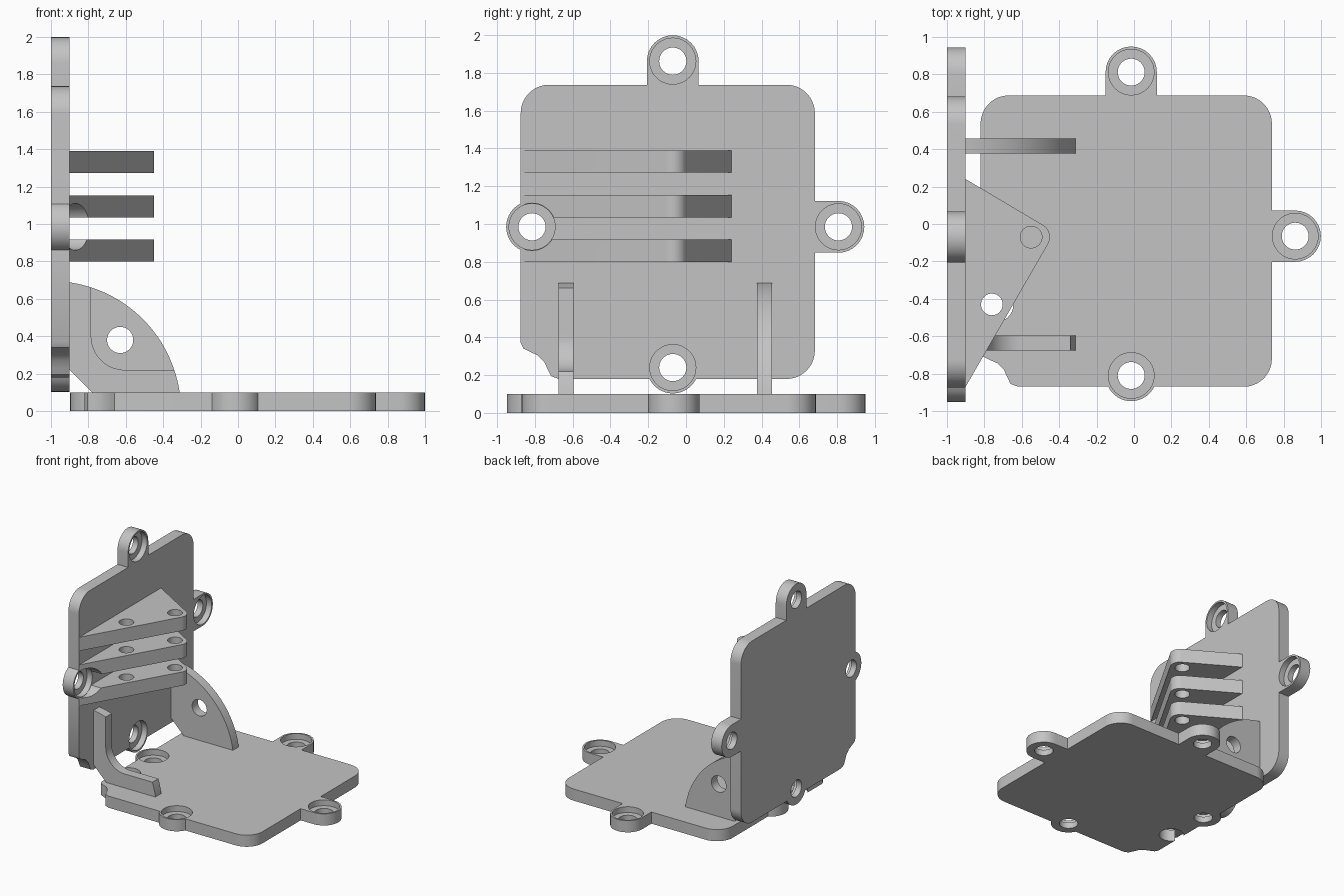
import bpy, bmesh, math
from mathutils import Matrix

if "Cube" in bpy.data.objects:
    bpy.data.objects.remove(bpy.data.objects["Cube"], do_unlink=True)

grey = bpy.data.materials.new("light grey")
grey.use_nodes = True
COLOUR = (0.55, 0.55, 0.55, 1)
grey.diffuse_color = COLOUR
grey.node_tree.nodes["Principled BSDF"].inputs["Base Color"].default_value = COLOUR

# Local (u, v, w) frames: each profile lies in u, v and is extruded along w
FLAT = Matrix.Identity(4)                                                     # u=x v=y w=z
UPRIGHT = Matrix(((0, 0, 1, 0), (1, 0, 0, 0), (0, 1, 0, 0), (0, 0, 0, 1)))    # u=y v=z w=x
SIDE = Matrix(((0, 1, 0, 0), (0, 0, 1, 0), (1, 0, 0, 0), (0, 0, 0, 1)))       # u=z v=x w=y


def arc(cu, cv, r, start, end, n=16):
    angles = [math.radians(start + (end - start) * i / n) for i in range(n + 1)]
    return [(cu + r * math.cos(a), cv + r * math.sin(a)) for a in angles]


def circle(cu, cv, r):
    return arc(cu, cv, r, 0, 360, 40)[:-1]


def prism(name, outlines, low, high, frame):
    """Extrude closed outlines between two levels."""
    bm = bmesh.new()
    for outline in outlines:
        face = bm.faces.new([bm.verts.new((u, v, low)) for u, v in outline])
        grown = bmesh.ops.extrude_face_region(bm, geom=[face])["geom"]
        bmesh.ops.translate(bm, vec=(0, 0, high - low),
                            verts=[g for g in grown if isinstance(g, bmesh.types.BMVert)])
    bmesh.ops.recalc_face_normals(bm, faces=bm.faces)
    bmesh.ops.transform(bm, matrix=frame, verts=bm.verts)
    mesh = bpy.data.meshes.new(name)
    bm.to_mesh(mesh)
    bm.free()
    mesh.materials.append(grey)
    obj = bpy.data.objects.new(name, mesh)
    bpy.context.collection.objects.link(obj)
    return obj


def select(obj):
    bpy.ops.object.select_all(action="DESELECT")
    obj.select_set(True)
    bpy.context.view_layer.objects.active = obj


def cut(obj, outlines, low, high, frame):
    cutter = prism("cutter", outlines, low, high, frame)
    cutter.hide_render = True
    select(obj)
    mod = obj.modifiers.new("cut", "BOOLEAN")
    mod.operation, mod.solver, mod.object = "DIFFERENCE", "EXACT", cutter
    bpy.ops.object.modifier_apply(modifier=mod.name)
    bpy.data.objects.remove(cutter, do_unlink=True)


def finish(obj):
    select(obj)
    bpy.ops.object.shade_smooth_by_angle(angle=math.radians(30))


# Square plate with four screw tabs and a scalloped corner
SIZE, CORNER, TAB, MID, INNER, OUTER = 1.557, 0.15, 0.137, 0.805, 0.06, 1.682
THICK = 0.1


def plate(name, u0, v0, w0, frame, slot):
    far = SIZE - CORNER
    half = math.degrees(math.acos(INNER / TAB))
    pts = [(0.2, 0)]
    pts += arc(MID, INNER, TAB, 270 - half, 270 + half)
    pts += arc(far, CORNER, CORNER, -90, 0)
    pts += [(SIZE, MID - TAB)] + arc(OUTER, MID, TAB, -90, 90) + [(SIZE, MID + TAB)]
    pts += arc(far, far, CORNER, 0, 90)
    pts += [(MID + TAB, SIZE)] + arc(MID, OUTER, TAB, 0, 180) + [(MID - TAB, SIZE)]
    pts += arc(CORNER, far, CORNER, 90, 180)
    pts += arc(INNER, MID, TAB, 180 - half, 180 + half)
    if slot:
        pts += arc(0.08, 0.44, 0.095, 147, -147, 24)
    scallop = [(0, 0.19), (0.015, 0.16), (0.05, 0.143), (0.09, 0.125)]
    pts += scallop + [(v, u) for u, v in reversed(scallop[1:])]
    obj = prism(name, [[(u + u0, v + v0) for u, v in pts]], w0, w0 + THICK, frame)
    tabs = [(MID, INNER), (OUTER, MID), (MID, OUTER), (INNER, MID)]
    # Counterbores on the inner face, then through holes
    for r, depth in ((0.122, 0.05), (0.072, 0.2)):
        cut(obj, [circle(u + u0, v + v0, r) for u, v in tabs],
            w0 + THICK - depth, w0 + THICK + 0.05, frame)
    finish(obj)


plate("base_plate", -0.82, -0.87, 0, FLAT, True)
plate("wall_plate", -0.875, 0.18, -1, UPRIGHT, False)

# Quarter-round gussets with the inside corner clipped
R = 0.695
a = math.degrees(math.asin(THICK / R))
sector = arc(0, -1, R, a, 90 - a, 40) + [(0.1, -0.78), (0.22, -0.9)]

back = prism("back_gusset", [sector], 0.376, 0.456, SIDE)
cut(back, [circle(0.38, -0.63, 0.07)], 0.3, 0.5, SIDE)
finish(back)

front = prism("front_gusset", [sector], -0.675, -0.595, SIDE)
window = arc(0.4, -0.605, 0.18, 180, 270) + [(0.9, -0.785), (0.9, -0.2), (0.22, -0.2)]
cut(front, [window], -0.8, -0.5, SIDE)
finish(front)

# Three hinge fins with a rounded tip and two pin holes
fin = [(-0.9, 0.24), (-0.9, -0.87)] + arc(-0.525, -0.07, 0.075, -30, 60)
for name, z in (("lower_fin", 0.8), ("middle_fin", 1.035), ("upper_fin", 1.272)):
    obj = prism(name, [fin], z, z + 0.118, FLAT)
    cut(obj, [circle(-0.55, -0.07, 0.058), circle(-0.76, -0.43, 0.058)], z - 0.1, z + 0.2, FLAT)
    # Clearance for the screw of the nearby wall tab
    if name != "upper_fin":
        cut(obj, [circle(-0.815, 0.985, 0.125)], -0.95, -0.4, UPRIGHT)
    finish(obj)
